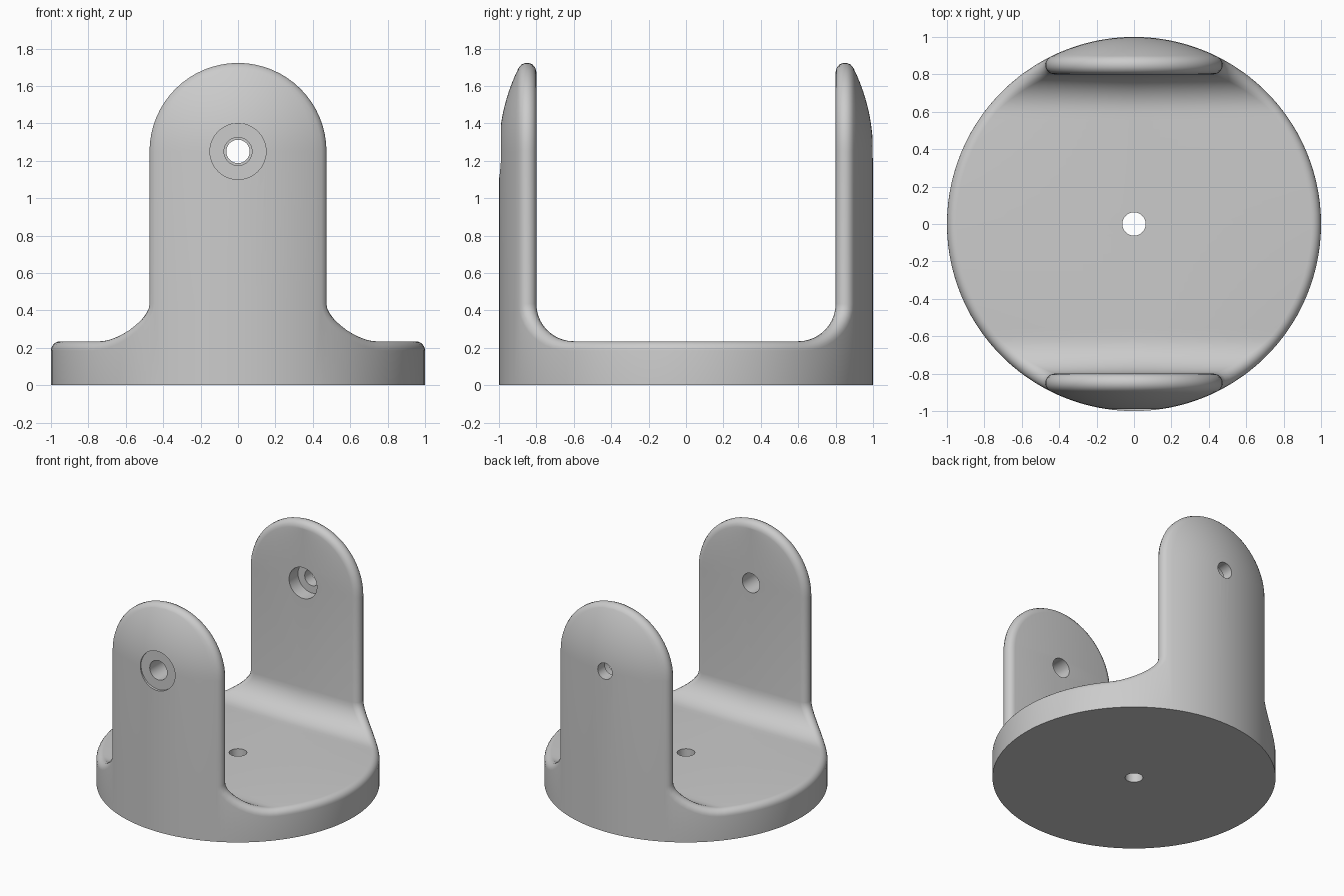
import bpy, bmesh, math
from mathutils import Vector

if "Cube" in bpy.data.objects:
    bpy.data.objects.remove(bpy.data.objects["Cube"])

R, H, ROUND = 1.0, 1.25, 0.05      # body radius, dome centre height, edge rounding
WALL, FLOOR, FILLET = 0.8, 0.235, 0.2
RI = R - ROUND
BALL_Y = WALL + ROUND
TOP_R = math.sqrt(RI ** 2 - BALL_Y ** 2)
K, M = 6, 12


def edge_row(c, n_in, n_out):
    """Inner centreline point, then the rounded edge from inside to outside."""
    n_out = n_out.normalized()
    ball = [c + n_in.slerp(n_out, k / K) * ROUND for k in range(K + 1)]
    return [Vector((0, ball[0].y, ball[0].z))] + ball


ear_rows, base_rows = [], []

# Ear rows: domed top, then straight sides; each continues across the outer face
samples = [math.pi / 2 * (1 - i / 16) for i in range(17)] + [None]
for a in samples:
    if a is None:
        c = Vector((TOP_R, BALL_Y, FLOOR + FILLET))
        n = Vector((c.x, c.y, 0))
    else:
        c = Vector((TOP_R * math.cos(a), BALL_Y, H + TOP_R * math.sin(a)))
        n = c - Vector((0, 0, H))
    row = edge_row(c, Vector((0, -1, 0)), n)
    b = row[-1].copy()
    up = max(0, b.z - H)
    for m in range(1, M + 1):
        x = b.x * (1 - m / M)
        row.append(Vector((x, math.sqrt(R * R - x * x - up * up), b.z)))
    ear_rows.append(row)

# Base rows: concave fillet, then flat floor; each drops to the ground
for i in range(11):
    a = math.pi / 2 * i / 10
    off = FILLET + ROUND
    cy = WALL - FILLET + off * math.cos(a)
    c = Vector((math.sqrt(RI ** 2 - cy ** 2), cy, FLOOR + FILLET - off * math.sin(a)))
    base_rows.append(edge_row(c, Vector((0, -math.cos(a), math.sin(a))), Vector((c.x, cy, 0))))
start = math.asin((WALL - FILLET) / RI)
for i in range(1, 13):
    a = start * (1 - i / 12)
    c = Vector((RI * math.cos(a), RI * math.sin(a), FLOOR - ROUND))
    base_rows.append(edge_row(c, Vector((0, 0, 1)), Vector((c.x, c.y, 0))))
for row in base_rows:
    row.append(Vector((row[-1].x, row[-1].y, 0)))

# Quadrant faces
polys = []
for rows in (ear_rows, base_rows):
    for p, q in zip(rows, rows[1:]):
        polys += [(p[j], p[j + 1], q[j + 1], q[j]) for j in range(len(p) - 1)]
skirt = ear_rows[-1][K + 1:]
ground = [Vector((v.x, v.y, 0)) for v in skirt]
polys += [(skirt[j], skirt[j + 1], ground[j + 1], ground[j]) for j in range(M)]
rim = ground[::-1] + [r[-1] for r in base_rows[1:]]
polys += [(Vector((0, 0, 0)), rim[j], rim[j + 1]) for j in range(len(rim) - 1)]

# Mirror the quadrant into the whole bracket
bm = bmesh.new()
for sx in (1, -1):
    for sy in (1, -1):
        for poly in polys:
            pts = []
            for v in poly:
                if all((v - w).length > 1e-5 for w in pts):
                    pts.append(v)
            if len(pts) > 2:
                bm.faces.new([bm.verts.new((v.x * sx, v.y * sy, v.z)) for v in pts])
bmesh.ops.remove_doubles(bm, verts=bm.verts[:], dist=1e-5)
bmesh.ops.recalc_face_normals(bm, faces=bm.faces[:])
mesh = bpy.data.meshes.new("yoke_bracket")
bm.to_mesh(mesh)
bm.free()
bracket = bpy.data.objects.new("yoke_bracket", mesh)
bpy.context.collection.objects.link(bracket)


def drill(radius, lo, hi, along_y=True):
    mid = (lo + hi) / 2
    loc, rot = ((0, mid, H), (math.pi / 2, 0, 0)) if along_y else ((0, 0, mid), (0, 0, 0))
    bpy.ops.mesh.primitive_cylinder_add(vertices=48, radius=radius, depth=hi - lo,
                                        location=loc, rotation=rot)
    cutter = bpy.context.object
    cutter.name = "hole_cutter"
    cutter.hide_render = True
    mod = bracket.modifiers.new("hole", 'BOOLEAN')
    mod.operation, mod.solver, mod.object = 'DIFFERENCE', 'EXACT', cutter
    bpy.context.view_layer.objects.active = bracket
    bpy.ops.object.modifier_apply(modifier=mod.name)
    bpy.data.objects.remove(cutter, do_unlink=True)


# Pivot holes, front recess, rear inner counterbore, floor hole
drill(0.075, -1.1, -0.7)
drill(0.15, -1.1, -0.98)
drill(0.0625, 0.7, 1.1)
drill(0.12, 0.7, 0.91)
drill(0.0625, -0.1, 0.4, along_y=False)

bpy.ops.object.select_all(action='DESELECT')
bracket.select_set(True)
bpy.context.view_layer.objects.active = bracket
bpy.ops.object.shade_smooth_by_angle(angle=math.radians(30))
